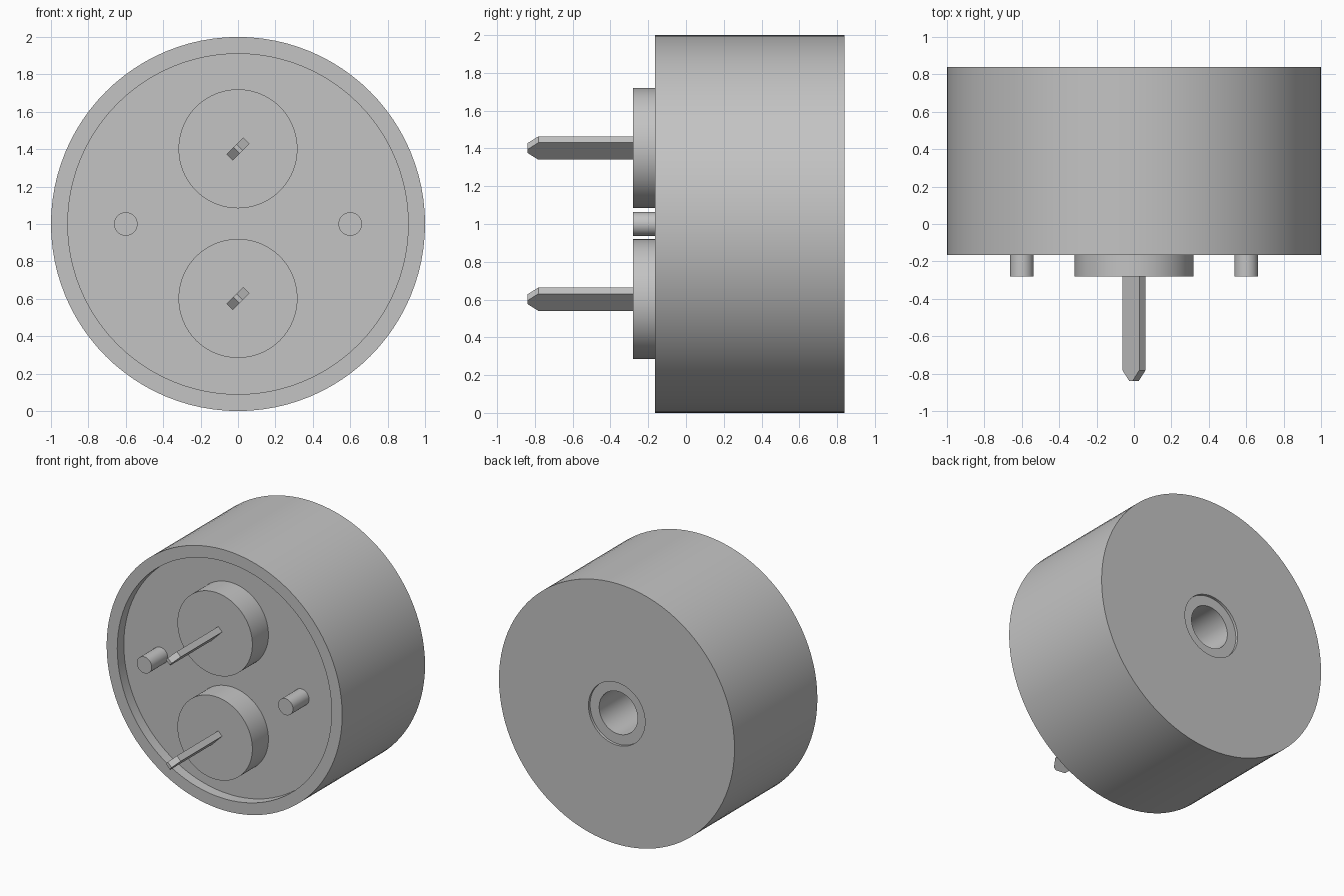
import bpy, bmesh, math
from mathutils import Matrix

cube = bpy.data.objects.get("Cube")
if cube:
    bpy.data.objects.remove(cube)

grey = bpy.data.materials.new("plain grey")
grey.use_nodes = True
grey.diffuse_color = (0.55, 0.55, 0.55, 1)
grey.node_tree.nodes["Principled BSDF"].inputs["Base Color"].default_value = (0.55, 0.55, 0.55, 1)


def finish(name, bm, smooth=True):
    """Turn a bmesh into an object with sharp creases and the grey material."""
    bmesh.ops.recalc_face_normals(bm, faces=bm.faces)
    mesh = bpy.data.meshes.new(name)
    bm.to_mesh(mesh)
    bm.free()
    mesh.materials.append(grey)
    if smooth:
        mesh.shade_smooth()
        mesh.set_sharp_from_angle(angle=math.radians(30))
    obj = bpy.data.objects.new(name, mesh)
    bpy.context.collection.objects.link(obj)
    return obj


def lathe(name, profile, x=0, z=1, sides=96):
    """Revolve (radius, y) points about the y axis and cap both ends."""
    bm = bmesh.new()
    rings = []
    for r, y in profile:
        angles = [2 * math.pi * i / sides for i in range(sides)]
        rings.append([bm.verts.new((x + r * math.cos(a), y, z + r * math.sin(a))) for a in angles])
    for a, b in zip(rings, rings[1:]):
        for i in range(sides):
            j = (i + 1) % sides
            bm.faces.new((a[i], a[j], b[j], b[i]))
    bm.faces.new(rings[0])
    bm.faces.new(rings[-1])
    return finish(name, bm)


FRONT, BACK, FLOOR, FACE, TIP = -0.165, 0.84, -0.085, -0.28, -0.84

# Drum: recessed front floor, outer wall, back with stepped blind bore
lathe("drum_body", [(0.91, FLOOR), (0.91, FRONT), (1, FRONT), (1, BACK),
                    (0.24, BACK), (0.24, BACK - 0.02), (0.163, BACK - 0.02), (0.163, 0.2)])

# Locating pegs on either side
for side, x in (("left", 0.6), ("right", -0.6)):
    lathe(side + "_peg", [(0.063, FACE), (0.063, FLOOR + 0.01)], x=x, sides=48)


def blade(name, z):
    """Flat contact with a chamfered tip, turned 45 degrees about y."""
    outline = [(-0.0635, FLOOR), (-0.0635, -0.782), (-0.012, TIP),
               (0.012, TIP), (0.0635, -0.782), (0.0635, FLOOR)]
    half = 0.0235
    bm = bmesh.new()
    face = bm.faces.new([bm.verts.new((x, y, -half)) for x, y in outline])
    out = bmesh.ops.extrude_face_region(bm, geom=[face])
    verts = [v for v in out["geom"] if isinstance(v, bmesh.types.BMVert)]
    bmesh.ops.translate(bm, verts=verts, vec=(0, 0, 2 * half))
    turn = Matrix.Translation((0, 0, z)) @ Matrix.Rotation(math.radians(-45), 4, "Y")
    bmesh.ops.transform(bm, matrix=turn, verts=bm.verts)
    finish(name, bm, smooth=False)


# Round bosses, each carrying a blade contact
for level, z in (("upper", 1.402), ("lower", 0.602)):
    lathe(level + "_boss", [(0.318, FACE), (0.318, FLOOR + 0.01)], z=z)
    blade(level + "_blade", z)
